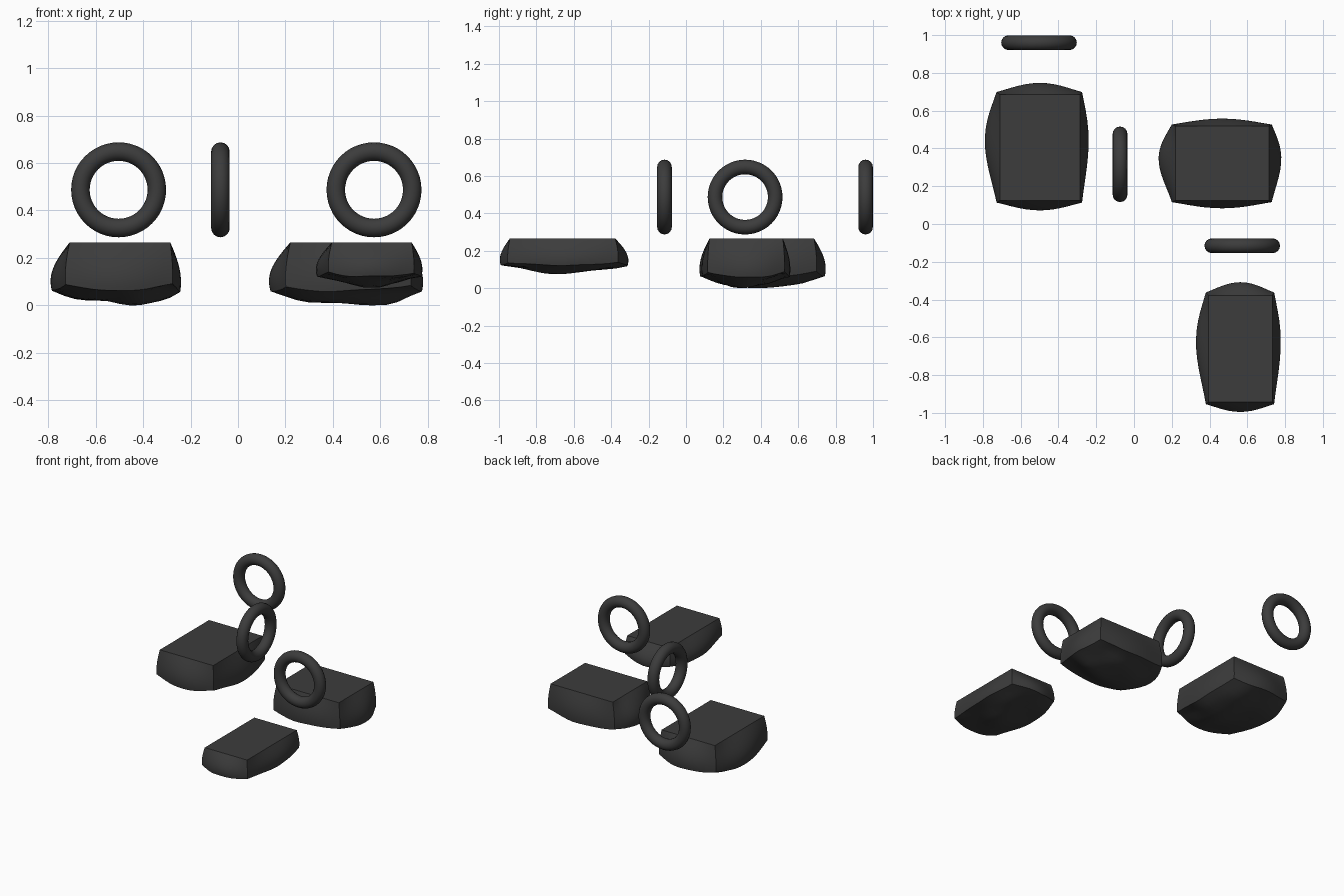
import bpy, bmesh, math
from mathutils import Vector, noise

if "Cube" in bpy.data.objects:
    bpy.data.objects.remove(bpy.data.objects["Cube"])

stone = bpy.data.materials.new("dark_grey")
stone.diffuse_color = (0.045, 0.045, 0.045, 1)
stone.use_nodes = True
stone.node_tree.nodes["Principled BSDF"].inputs["Base Color"].default_value = stone.diffuse_color

TOP = 0.265


def rock(name, x0, x1, y0, y1, height, left, right, front, back, seed):
    """Flat-topped floating rock: gridded box with bulging walls and a lumpy underside."""
    bm = bmesh.new()
    bmesh.ops.create_cube(bm, size=2)
    bmesh.ops.subdivide_edges(bm, edges=bm.edges[:], cuts=11, use_grid_fill=True)
    cx, cy, hx, hy = (x0 + x1) / 2, (y0 + y1) / 2, (x1 - x0) / 2, (y1 - y0) / 2

    def belly(s):
        return 0.22 + 0.78 * max(0, math.cos(s * math.pi / 2)) ** 1.1

    for v in bm.verts:
        u, w, h = v.co
        t = (1 - h) / 2
        flare = math.sin(min(t, 1) * 1.95)
        skew = 0.12 * (1 - w * w)
        x = cx + hx * u + u * (right if u > 0 else left) * flare * belly(w - skew)
        y = cy + hy * w + w * (back if w > 0 else front) * flare * belly(u)
        # walls end higher at the corners, underside sags to the middle
        rim = 0.34 - 0.10 * (1 - u * u * w * w)
        sag = 0.21 * (1 - abs(u) ** 1.7) * (1 - abs(w) ** 1.7)
        lump = noise.noise(Vector((u * 1.5 + seed, w * 1.5, seed))) * 0.10
        edge = min(1, 3 * (1 - max(abs(u), abs(w))) + 0.45)
        low = max(0, rim - sag + lump * edge)
        v.co = (x, y, TOP - height * t * (1 - low))
    me = bpy.data.meshes.new(name)
    bm.to_mesh(me)
    bm.free()
    # stretch the underside so that it reaches the wanted depth exactly
    lowest = min(v.co.z for v in me.vertices)
    k = height / (TOP - lowest)
    for v in me.vertices:
        v.co.z = TOP - (TOP - v.co.z) * k
    finish(bpy.data.objects.new(name, me), link=True, angle=35)


def finish(ob, link=False, angle=60):
    if link:
        bpy.context.collection.objects.link(ob)
    ob.data.materials.append(stone)
    bpy.ops.object.select_all(action='DESELECT')
    ob.select_set(True)
    bpy.context.view_layer.objects.active = ob
    bpy.ops.object.shade_smooth_by_angle(angle=math.radians(angle))


def ring(name, x, y, turn):
    """Upright ring hovering beside the rocks."""
    bpy.ops.mesh.primitive_torus_add(
        major_radius=0.161, minor_radius=0.039, major_segments=48, minor_segments=16,
        location=(x, y, 0.487), rotation=(math.pi / 2, 0, turn))
    ob = bpy.context.object
    ob.name = name
    finish(ob)


# floating rocks
rock("back_left_rock", -0.71, -0.285, 0.125, 0.685, 0.265, 0.08, 0.045, 0.053, 0.062, 1.3)
rock("middle_right_rock", 0.22, 0.715, 0.125, 0.518, 0.265, 0.09, 0.065, 0.042, 0.04, 4.7)
rock("front_right_rock", 0.395, 0.732, -0.942, -0.378, 0.19, 0.067, 0.045, 0.053, 0.07, 8.2)

# rings
ring("back_ring", -0.503, 0.96, 0)
ring("middle_ring", -0.074, 0.316, math.pi / 2)
ring("front_ring", 0.573, -0.115, 0)
